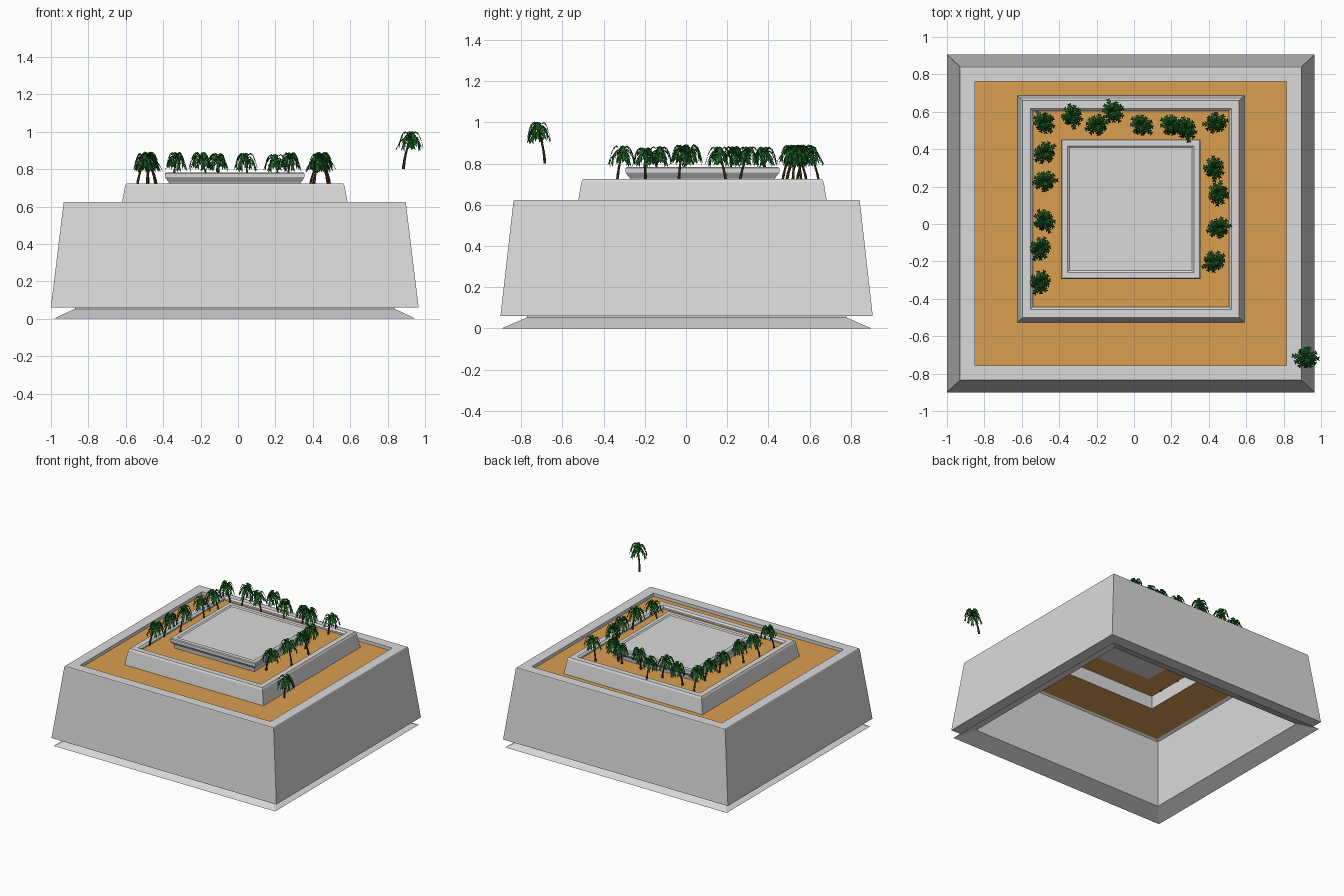
import bpy, bmesh, math, random
from mathutils import Vector, Matrix

cube = bpy.data.objects.get("Cube")
if cube:
    bpy.data.objects.remove(cube)
random.seed(4)


def material(name, color):
    m = bpy.data.materials.new(name)
    m.use_nodes = True
    m.diffuse_color = (*color, 1)
    m.node_tree.nodes["Principled BSDF"].inputs["Base Color"].default_value = (*color, 1)
    return m


stone = material("pale_stone", (0.7, 0.7, 0.7))
sand = material("sand", (0.7, 0.345, 0.08))
bark = material("dark_bark", (0.08, 0.04, 0.015))
leaf_dark = material("dark_leaf", (0.006, 0.08, 0.01))
leaf_mid = material("mid_leaf", (0.012, 0.13, 0.022))


def add_object(name, bm, mats):
    me = bpy.data.meshes.new(name)
    bm.to_mesh(me)
    bm.free()
    for m in mats:
        me.materials.append(m)
    ob = bpy.data.objects.new(name, me)
    bpy.context.collection.objects.link(ob)
    return ob


def rect_ring(bm, center, hx, hy, z):
    return [bm.verts.new((center[0] + sx * hx, center[1] + sy * hy, z))
            for sx, sy in ((-1, -1), (1, -1), (1, 1), (-1, 1))]


def bridge(bm, a, b):
    for i in range(len(a)):
        j = (i + 1) % len(a)
        bm.faces.new((a[i], a[j], b[j], b[i]))


def rect_loft(name, center, profile, mat, caps=False):
    """Sweep a profile of (half_x, half_y, z) around a rectangle."""
    bm = bmesh.new()
    rings = [rect_ring(bm, center, *p) for p in profile]
    for a, b in zip(rings, rings[1:]):
        bridge(bm, a, b)
    if caps:
        bm.faces.new(rings[0][::-1])
        bm.faces.new(rings[-1])
    return add_object(name, bm, [mat])


base_c = (-0.0175, 0.003)
mid_c = (-0.017, 0.08)
FLOOR, UPPER = 0.598, 0.7

# Sloped skirt and outer wall shell, open underneath
rect_loft("base_skirt", base_c,
          [(0.968, 0.897, 0), (0.855, 0.775, 0.053), (0.855, 0.775, 0.061)], stone)
rect_loft("outer_wall", base_c,
          [(0.855, 0.775, 0.061), (0.983, 0.903, 0.061), (0.915, 0.84, 0.619),
           (0.912, 0.837, 0.623), (0.832, 0.76, 0.623), (0.832, 0.76, FLOOR),
           (0.855, 0.775, FLOOR - 0.01), (0.855, 0.775, 0.061)], stone)

# Lower terrace with an opening under the planter
bm = bmesh.new()
bridge(bm, rect_ring(bm, base_c, 0.832, 0.76, FLOOR),
       rect_ring(bm, mid_c, 0.524, 0.524, FLOOR))
add_object("lower_terrace", bm, [sand])

# Planter wall and bed
rect_loft("planter_wall", mid_c,
          [(0.607, 0.606, FLOOR), (0.587, 0.588, 0.71), (0.579, 0.58, 0.724),
           (0.537, 0.537, 0.724), (0.524, 0.524, 0.712), (0.524, 0.524, FLOOR)], stone)
rect_loft("planter_bed", mid_c, [(0.524, 0.524, UPPER), (0.348, 0.348, UPPER)], sand)

# Central raised platform with a shallow recessed top
rect_loft("center_platform", mid_c,
          [(0.348, 0.348, UPPER), (0.352, 0.352, 0.728), (0.37, 0.37, 0.752),
           (0.373, 0.373, 0.757), (0.373, 0.373, 0.777), (0.368, 0.368, 0.783),
           (0.338, 0.338, 0.783), (0.328, 0.328, 0.776)], stone, caps=True)

# Palm: leaning ringed trunk and arching feathered fronds
LEAN = Vector((0.035, -0.03, 0.16))


def palm_mesh():
    bm = bmesh.new()
    sides, steps = 6, 9
    rings = []
    for s in range(steps + 1):
        t = s / steps
        c = Vector((LEAN.x * t ** 1.6, LEAN.y * t ** 1.6, LEAN.z * t))
        r = 0.0075 - 0.0035 * t + 0.001 * (s % 2)
        rings.append([bm.verts.new(c + Vector((r * math.cos(math.tau * k / sides),
                                               r * math.sin(math.tau * k / sides), 0)))
                      for k in range(sides)])
    for a, b in zip(rings, rings[1:]):
        bridge(bm, a, b)
    bm.faces.new(rings[0][::-1])
    bm.faces.new(rings[-1])

    fronds, leaflets = 11, 5
    for f in range(fronds):
        ang = math.tau * f / fronds + random.uniform(-0.15, 0.15)
        out = Vector((math.cos(ang), math.sin(ang), 0))
        side = Vector((-out.y, out.x, 0))
        reach = random.uniform(0.07, 0.08) * (1 - 0.25 * abs(out.y))
        lift = (0.2, 0.13, 0.07)[f % 3]
        drop = lift + random.uniform(0.025, 0.055)

        def spine(t):
            return LEAN + out * reach * t + Vector((0, 0, lift * t - drop * t * t))

        # Folded blade with a saw-toothed edge
        step = 1 / leaflets
        for i in range(leaflets):
            t = i * step
            width = 0.018 * math.sin(math.pi * (0.25 + 0.65 * t))
            for s in (-1, 1):
                edge = side * s * width - Vector((0, 0, width * 0.5))
                points = (spine(t), spine(t + step),
                          spine(t + step * 1.2) + edge, spine(t + step * 0.3) + edge * 0.6)
                face = bm.faces.new([bm.verts.new(p) for p in points[::s]])
                face.material_index = 1 + f % 2
    return bm


first = add_object("palm_front_right", palm_mesh(), [bark, leaf_dark, leaf_mid])
first.location = (0.885, -0.685, 0.8)

# Planter palms by crown position, sharing one mesh
rows = {
    "back": [(-0.48, 0.54), (-0.33, 0.58), (-0.2, 0.53), (-0.11, 0.6),
             (0.04, 0.53), (0.2, 0.53), (0.28, 0.51), (0.44, 0.54)],
    "right": [(-0.48, 0.38), (-0.48, 0.23), (-0.48, 0.02), (-0.5, -0.13), (-0.5, -0.31)],
    "left": [(0.43, 0.3), (0.45, 0.16), (0.45, -0.02), (0.43, -0.2)],
}
for row, crowns in rows.items():
    for n, (x, y) in enumerate(crowns):
        ob = bpy.data.objects.new(f"palm_{row}_{n + 1}", first.data)
        bpy.context.collection.objects.link(ob)
        turn = random.uniform(0, math.tau)
        lean = Matrix.Rotation(turn, 3, "Z") @ LEAN
        ob.rotation_euler.z = turn
        ob.scale = (0.95, 0.95, random.uniform(0.9, 0.98))
        ob.location = (x - lean.x, y - lean.y, UPPER - 0.005)
